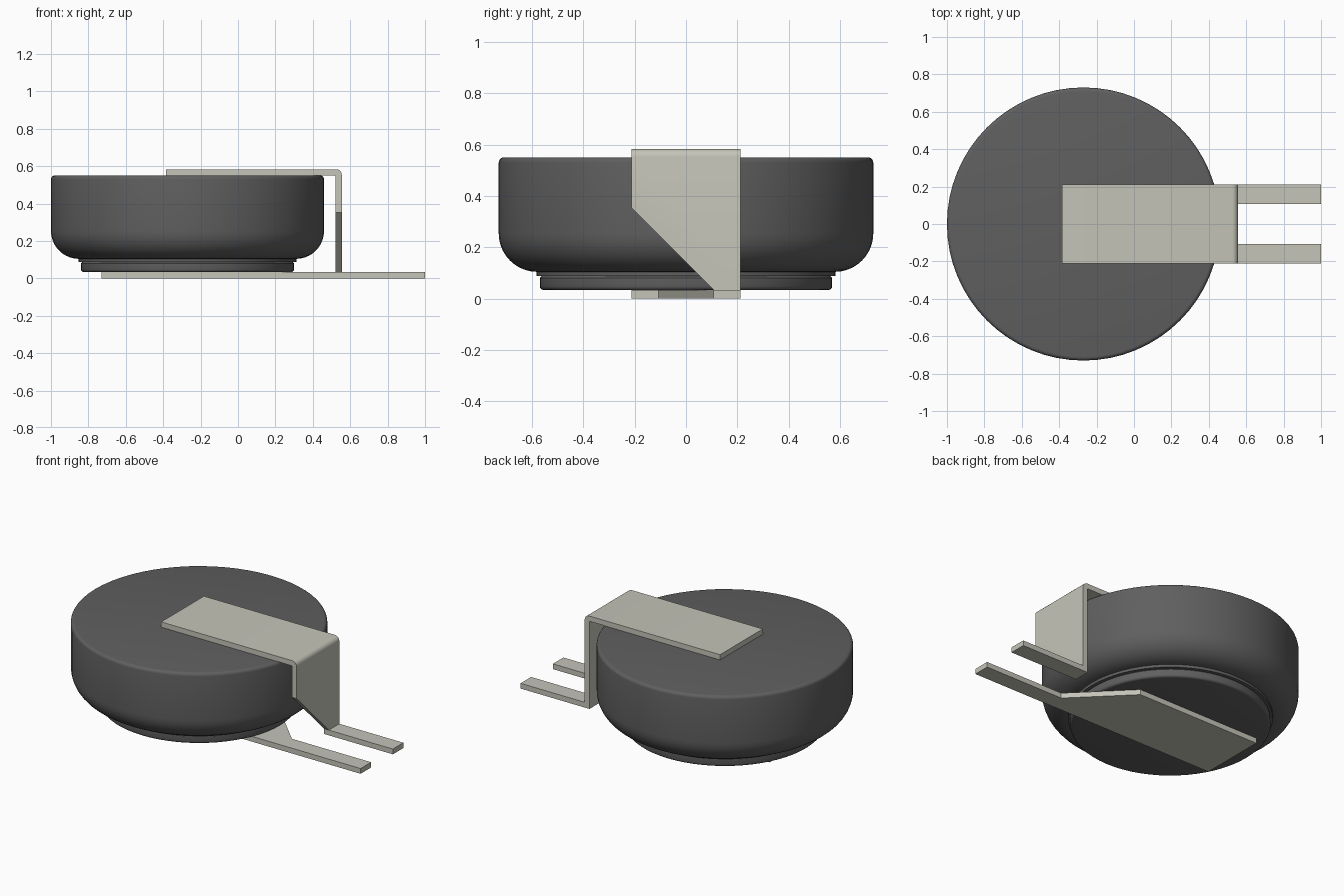
import bpy, bmesh, math

cube = bpy.data.objects.get("Cube")
if cube:
    bpy.data.objects.remove(cube, do_unlink=True)

T = 0.033          # sheet thickness
W = 0.212          # half width of the tabs
P = 0.108          # inner edge of the prongs
CELL_X = -0.27     # axis of the cell


def material(name, rgb, rough):
    m = bpy.data.materials.new(name)
    m.use_nodes = True
    m.diffuse_color = (*rgb, 1)
    node = m.node_tree.nodes["Principled BSDF"]
    node.inputs["Base Color"].default_value = (*rgb, 1)
    node.inputs["Roughness"].default_value = rough
    return m


dark = material("dark grey", (0.115, 0.115, 0.115), 0.6)
metal = material("pale metal", (0.56, 0.555, 0.485), 0.6)


def add_object(name, bm, mat):
    bmesh.ops.recalc_face_normals(bm, faces=bm.faces)
    mesh = bpy.data.meshes.new(name)
    bm.to_mesh(mesh)
    bm.free()
    mesh.materials.append(mat)
    ob = bpy.data.objects.new(name, mesh)
    bpy.context.collection.objects.link(ob)
    return ob


def activate(ob):
    bpy.ops.object.select_all(action="DESELECT")
    ob.select_set(True)
    bpy.context.view_layer.objects.active = ob


def smooth(ob):
    activate(ob)
    bpy.ops.object.shade_smooth_by_angle(angle=math.radians(32))


def prism(name, points, place, lo, hi, mat):
    """Extrude a 2D outline from lo to hi; place(a, b, depth) gives the 3D point."""
    bm = bmesh.new()
    face = bm.faces.new([bm.verts.new(place(a, b, lo)) for a, b in points])
    ext = bmesh.ops.extrude_face_region(bm, geom=[face])["geom"]
    shift = [h - l for h, l in zip(place(0, 0, hi), place(0, 0, lo))]
    bmesh.ops.translate(bm, vec=shift, verts=[v for v in ext if isinstance(v, bmesh.types.BMVert)])
    return add_object(name, bm, mat)


def lathe(name, profile, steps=64):
    """Turn an (r, z) profile that starts and ends on the axis."""
    bm = bmesh.new()
    verts = [bm.verts.new((r, 0, z)) for r, z in profile]
    edges = [bm.edges.new(pair) for pair in zip(verts, verts[1:])]
    bmesh.ops.spin(bm, geom=verts + edges, cent=(0, 0, 0), axis=(0, 0, 1),
                   angle=math.tau, steps=steps)
    bmesh.ops.remove_doubles(bm, verts=bm.verts, dist=0.0005)
    ob = add_object(name, bm, dark)
    ob.location.x = CELL_X
    smooth(ob)
    return ob


def arc(cx, cz, r, start, end, n):
    angles = [math.radians(start + (end - start) * i / n) for i in range(n + 1)]
    return [(cx + r * math.cos(a), cz + r * math.sin(a)) for a in angles]


# Cell can: flat base, large lower rounding, small top rounding
lathe("cell_can", [(0, 0.104)] + arc(0.58, 0.254, 0.15, -90, 0, 10)
      + arc(0.71, 0.53, 0.02, 0, 90, 4) + [(0, 0.55)])

# Seal ring and the lower cap
lathe("seal_ring", [(0, 0.087), (0.583, 0.087), (0.583, 0.106), (0, 0.106)])
lathe("lower_cap", [(0, T)] + arc(0.555, T + 0.015, 0.015, -90, 0, 3)
      + [(0.57, 0.08), (0.56, 0.09), (0, 0.09)])

# Lower tab: wide plate tapering at 45 degrees to one prong
prism("lower_tab", [(-0.73, -W), (1, -W), (1, -P), (0.45, -P), (0.13, W), (-0.73, W)],
      lambda a, b, d: (a, b, d), 0, T, metal)

# Upper tab: folded strip with a rounded bend, lower corner trimmed to a prong
WALL = 0.555
strip = [(-0.385, 0.55), (WALL - T, 0.55), (WALL - T, 0), (1, 0), (1, T), (WALL, T)]
strip += arc(WALL - 0.03, 0.583 - 0.03, 0.03, 0, 90, 5) + [(-0.385, 0.583)]
upper = prism("upper_tab", strip, lambda a, b, d: (a, d, b), -W, W, metal)
cutter = prism("trim_cutter", [(-0.4, -0.1), (P, -0.1), (P, T), (-W, T + P + W), (-0.4, T + P + W)],
               lambda a, b, d: (d, a, b), 0.45, 1.1, metal)
cutter.hide_render = True
trim = upper.modifiers.new("trim", "BOOLEAN")
trim.operation = "DIFFERENCE"
trim.solver = "EXACT"
trim.object = cutter
activate(upper)
bpy.ops.object.modifier_apply(modifier=trim.name)
bpy.data.objects.remove(cutter, do_unlink=True)
smooth(upper)
